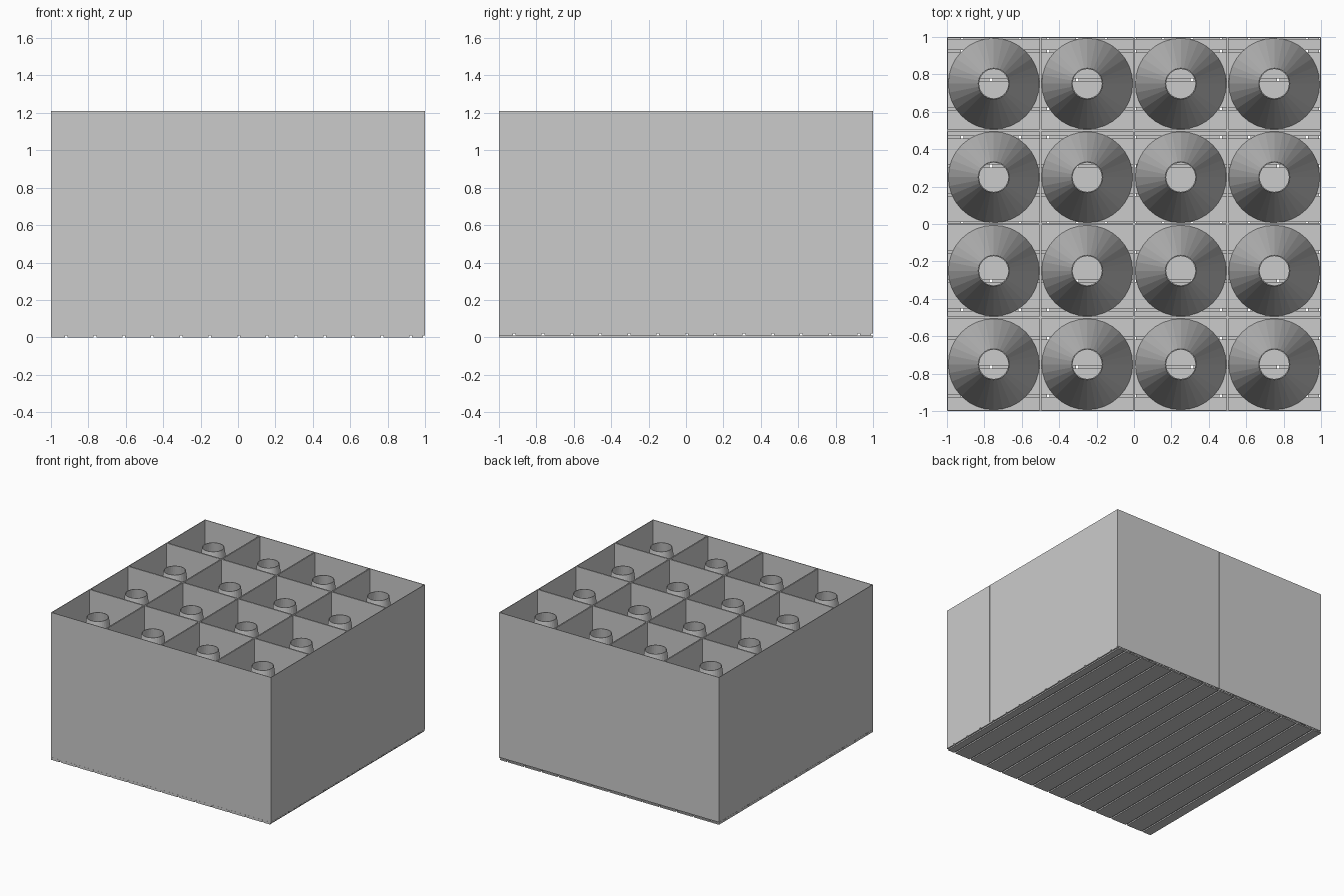
import bpy, bmesh, math
from mathutils import Matrix, Vector

cube = bpy.data.objects.get("Cube")
if cube:
    bpy.data.objects.remove(cube, do_unlink=True)

grey = bpy.data.materials.new("plain grey")
grey.use_nodes = True
colour = (0.6, 0.6, 0.6, 1)
grey.diffuse_color = colour
grey.node_tree.nodes["Principled BSDF"].inputs["Base Color"].default_value = colour

PITCH = 0.5      # cell spacing
SLIT = 0.0015    # gap between neighbouring cells
WALL = 0.005
FLOOR = 0.02
TOP = 1.21
CENTRES = [(i - 1.5) * PITCH for i in range(4)]


def finish(name, bm):
    bmesh.ops.recalc_face_normals(bm, faces=bm.faces)
    mesh = bpy.data.meshes.new(name)
    bm.to_mesh(mesh)
    bm.free()
    mesh.materials.append(grey)
    obj = bpy.data.objects.new(name, mesh)
    bpy.context.collection.objects.link(obj)
    return obj


def add_box(bm, low, high):
    low, high = Vector(low), Vector(high)
    matrix = Matrix.Translation((low + high) / 2) @ Matrix.Diagonal((*(high - low), 1))
    bmesh.ops.create_cube(bm, size=1, matrix=matrix)


# Two crossed layers of slats with narrow gaps make the floor
def slat_layer(name, axis, z0, z1):
    bm = bmesh.new()
    step, gap, end = 0.1535, 0.014, 0.99
    cuts = [(k - 6) * step + 0.003 for k in range(13)]
    starts = [-1] + [c + gap / 2 for c in cuts]
    ends = [c - gap / 2 for c in cuts] + [end]
    for a, b in zip(starts, ends):
        if axis == "x":
            add_box(bm, (a, -1, z0), (b, 1, z1))
        else:
            add_box(bm, (-1, a, z0), (1, b, z1))
    return finish(name, bm)


slat_layer("floor_slats_lower", "x", 0, FLOOR / 2)
slat_layer("floor_slats_upper", "y", FLOOR / 2, FLOOR)

# Open square cell: outer and inner loops joined at both rims
def cell_walls(name, cx, cy):
    bm = bmesh.new()
    half = (PITCH - SLIT) / 2

    def ring(h, z):
        return [bm.verts.new((cx + sx * h, cy + sy * h, z))
                for sx, sy in ((-1, -1), (1, -1), (1, 1), (-1, 1))]

    loops = [ring(half, FLOOR), ring(half, TOP),
             ring(half - WALL, TOP), ring(half - WALL, FLOOR)]
    for k in range(4):
        a, b = loops[k], loops[(k + 1) % 4]
        for i in range(4):
            j = (i + 1) % 4
            bm.faces.new((a[i], a[j], b[j], b[i]))
    return finish(name, bm)


# Hollow tapered spool, open at top and bottom
def cone(name, cx, cy, sides=32):
    bm = bmesh.new()
    base, rim, skin, height = 0.243, 0.083, 0.005, 1.145
    profile = [(base, FLOOR), (rim, height), (rim - skin, height), (base - skin, FLOOR)]
    loops = [[bm.verts.new((cx + r * math.cos(math.tau * i / sides),
                            cy + r * math.sin(math.tau * i / sides), z))
              for i in range(sides)] for r, z in profile]
    for k in range(4):
        a, b = loops[k], loops[(k + 1) % 4]
        for i in range(sides):
            j = (i + 1) % sides
            bm.faces.new((a[i], a[j], b[j], b[i]))
    return finish(name, bm)


for row, cy in enumerate(CENTRES):
    for col, cx in enumerate(CENTRES):
        cell_walls(f"cell_walls_{row}_{col}", cx, cy)
        cone(f"cone_{row}_{col}", cx, cy)
